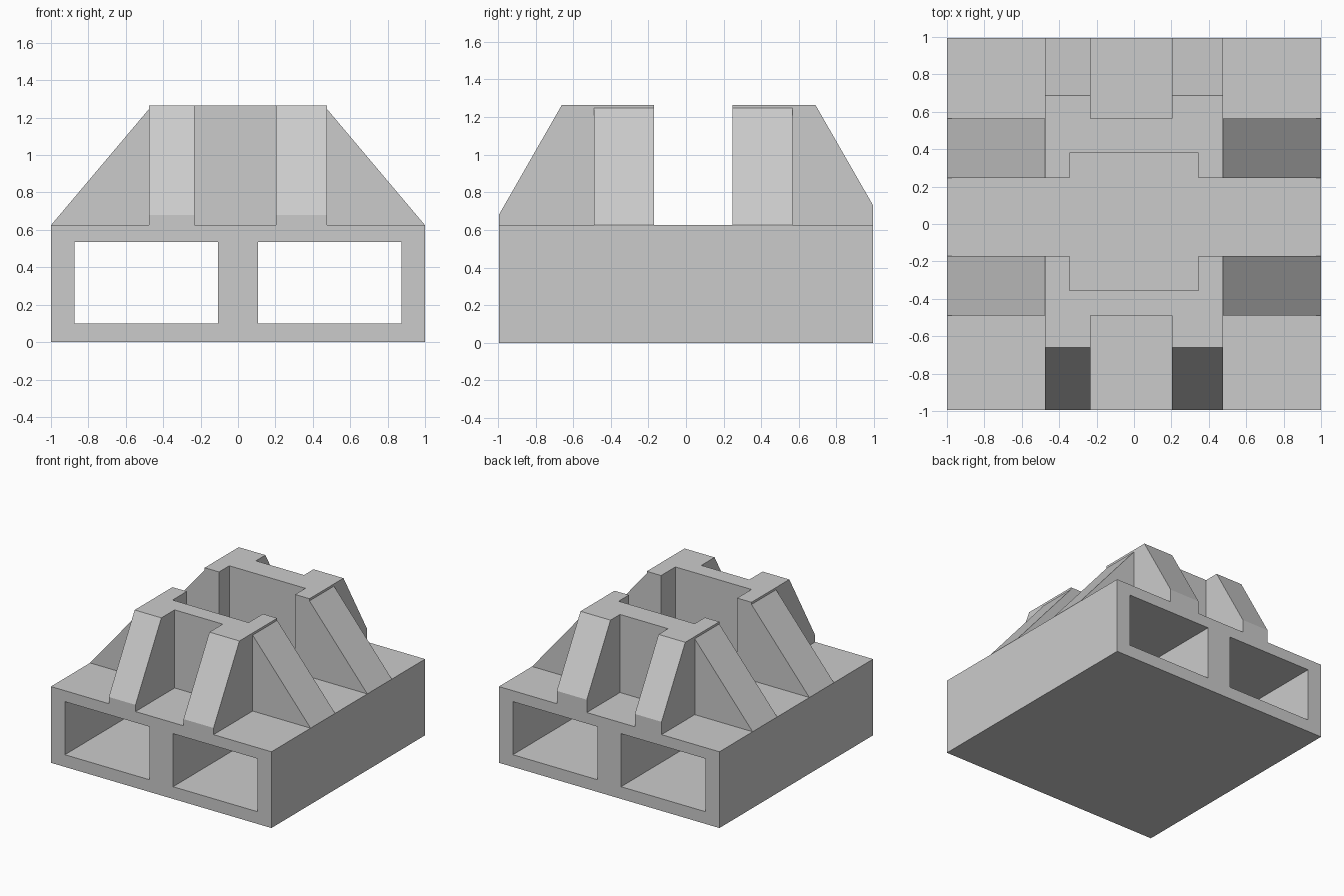
import bpy
import bmesh
from mathutils import Vector

cube = bpy.data.objects.get("Cube")
if cube:
    bpy.data.objects.remove(cube, do_unlink=True)

DECK, TOP, HALF = 0.625, 1.265, 0.995   # deck height, tower height, half depth
ARM = 0.475                             # half width of the towers

grey = bpy.data.materials.new("plain grey")
grey.use_nodes = True
grey.diffuse_color = (0.6, 0.6, 0.6, 1)
grey.node_tree.nodes["Principled BSDF"].inputs["Base Color"].default_value = (0.6, 0.6, 0.6, 1)


def prism(name, outline, axis, start, end):
    """Extrude a 2D outline along one axis; the outline uses the other two axes in order."""
    def place(a, b):
        co = [a, b]
        co.insert(axis, start)
        return co
    bm = bmesh.new()
    face = bm.faces.new([bm.verts.new(place(a, b)) for a, b in outline])
    ext = bmesh.ops.extrude_face_region(bm, geom=[face])
    move = Vector((0, 0, 0))
    move[axis] = end - start
    bmesh.ops.translate(bm, vec=move, verts=[v for v in ext["geom"] if isinstance(v, bmesh.types.BMVert)])
    bmesh.ops.recalc_face_normals(bm, faces=bm.faces)
    mesh = bpy.data.meshes.new(name)
    bm.to_mesh(mesh)
    bm.free()
    mesh.materials.append(grey)
    obj = bpy.data.objects.new(name, mesh)
    bpy.context.collection.objects.link(obj)
    return obj


def rect(a0, a1, b0, b1):
    return [(a0, b0), (a1, b0), (a1, b1), (a0, b1)]


# Base block with two tunnels running front to back
base = prism("base_block", rect(-1, 1, 0, DECK), 1, -HALF, HALF)
for side, s in (("left", 1), ("right", -1)):
    cutter = prism(f"{side}_tunnel_cutter", rect(s * 0.108, s * 0.873, 0.1, 0.535), 1, -1.2, 1.2)
    cutter.hide_render = True
    cutter.hide_viewport = True
    cutter.display_type = 'WIRE'
    mod = base.modifiers.new(f"{side}_tunnel", 'BOOLEAN')
    mod.operation = 'DIFFERENCE'
    mod.solver = 'EXACT'
    mod.object = cutter

# Two facing towers: name, outer y, web y, inner y, rib shoulder y, rib foot height
towers = (("front", -0.488, -0.355, -0.17, -0.66, 0.68),
          ("back", 0.565, 0.38, 0.247, 0.688, 0.73))
for name, outer, web, inner, shoulder, foot in towers:
    # U-shaped wall, open towards the middle channel
    plan = [(-ARM, outer), (ARM, outer), (ARM, inner), (0.345, inner),
            (0.345, web), (-0.345, web), (-0.345, inner), (-ARM, inner)]
    prism(f"{name}_wall", plan, 2, DECK, TOP)

    # Sloped ribs reaching the outer edge
    edge = HALF if outer > 0 else -HALF
    slope = [(outer, DECK), (outer, TOP), (shoulder, TOP), (edge, foot), (edge, DECK)]
    prism(f"{name}_right_rib", slope, 0, -ARM, -0.233)
    prism(f"{name}_left_rib", slope, 0, 0.203, ARM)

    # Side buttresses running down to the deck edges
    for side, s in (("left", 1), ("right", -1)):
        wedge = [(s * ARM, DECK), (s * ARM, 1.247), (s * 1.0, DECK)]
        prism(f"{name}_{side}_buttress", wedge, 1, outer, inner)
